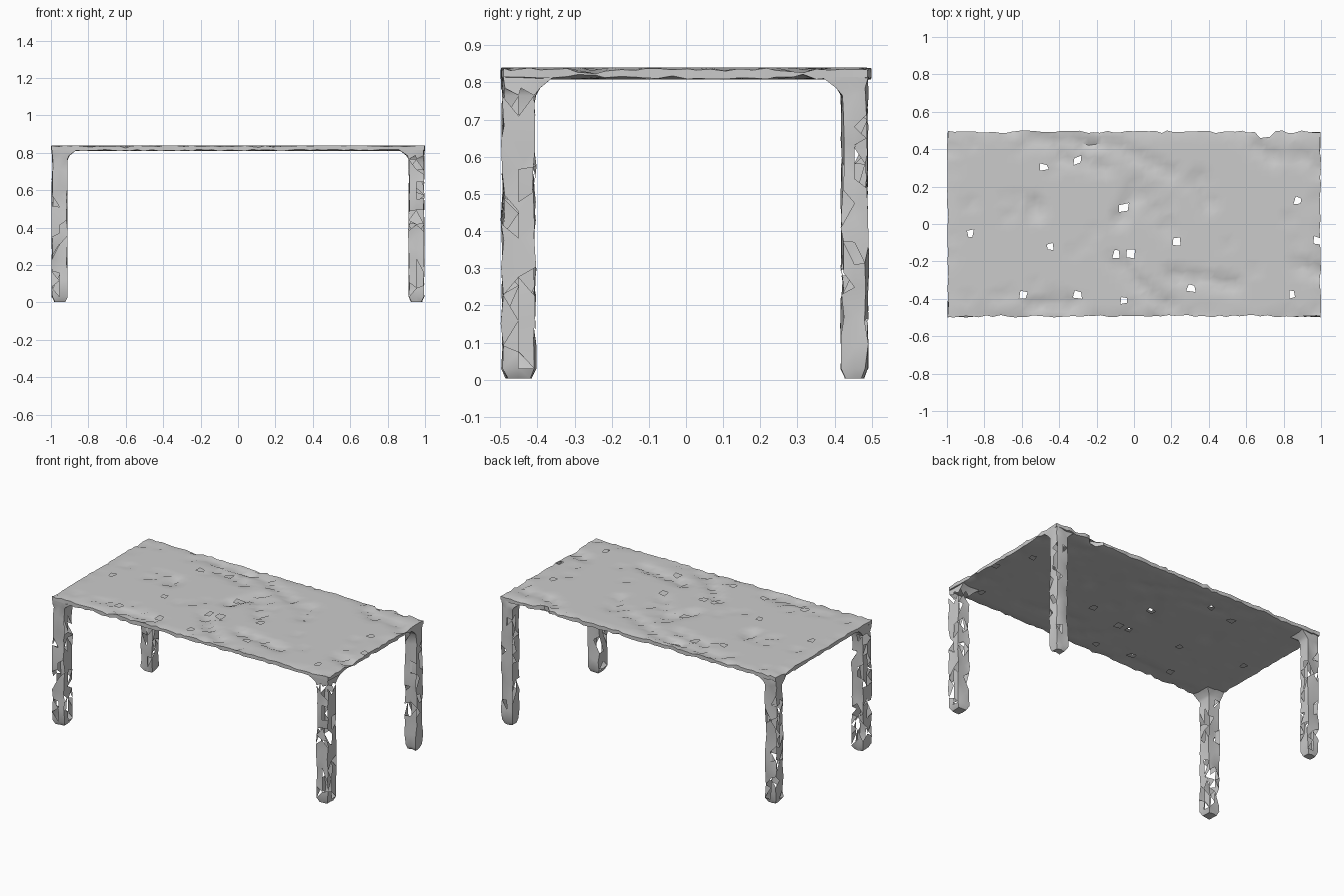
import bpy, bmesh, math, random
from mathutils import Vector
from mathutils.geometry import intersect_point_line

random.seed(7)
cube = bpy.data.objects.get("Cube")
if cube:
    bpy.data.objects.remove(cube)

# One weathered grey for everything
grey = bpy.data.materials.new("weathered_grey")
grey.use_nodes = True
COLOUR = (0.6, 0.6, 0.6, 1)
grey.diffuse_color = COLOUR
grey.node_tree.nodes["Principled BSDF"].inputs["Base Color"].default_value = COLOUR

TOP, UNDER = 0.84, 0.808


def jitter(amount):
    return random.uniform(-amount, amount)


def finish(bm, name, angle):
    mesh = bpy.data.meshes.new(name)
    bm.to_mesh(mesh)
    bm.free()
    mesh.materials.append(grey)
    obj = bpy.data.objects.new(name, mesh)
    bpy.context.collection.objects.link(obj)
    mesh.shade_smooth()
    mesh.set_sharp_from_angle(angle=math.radians(angle))
    return obj


# Torn lines and small holes in the worn top
CRACKS = [
    [(-.55, .45), (-.1, .42), (.2, .27)],
    [(-.4, .36), (-.15, .3)],
    [(-.08, .02), (0, .2), (.2, -.05)],
    [(-.1, -.18), (.02, -.32), (.2, -.45)],
    [(.2, -.27), (.4, -.3), (.55, -.33)],
    [(-.55, -.43), (-.3, -.42)],
    [(.35, .25), (.4, .1)],
    [(-.53, .05), (-.53, .12)],
    [(.65, .42), (.75, .35)],
    [(.88, .37), (1, .3)],
    [(.88, -.22), (1, -.27)],
]
HOLES = [(-.5, .31), (-.3, .34), (-.05, .1), (-.87, -.04), (-.44, -.11),
         (.24, -.1), (.3, -.34), (.85, -.37), (-.58, -.37), (-.32, -.38),
         (-.1, -.18), (-.02, -.17), (-.07, -.4), (.97, -.1), (.88, .14)]


def crack_distance(p):
    best = 1
    for path in CRACKS:
        for a, b in zip(path, path[1:]):
            a, b = Vector((*a, 0)), Vector((*b, 0))
            t = intersect_point_line(p, a, b)[1]
            best = min(best, (p - a.lerp(b, max(0, min(1, t)))).length)
    return best


def build_top():
    bm = bmesh.new()
    bmesh.ops.create_grid(bm, x_segments=56, y_segments=28, size=1)
    for v in bm.verts:
        v.co.y *= 0.5
        x, y = v.co.x, v.co.y
        if abs(x) < 0.99:
            v.co.x += jitter(0.009)
        else:
            v.co.x -= math.copysign(random.uniform(0, 0.008), x)
        if abs(y) < 0.49:
            v.co.y += jitter(0.009)
        else:
            v.co.y -= math.copysign(random.uniform(0, 0.014), y)
        # Chipped notch in the back edge
        if y > 0.49 and 0.65 < x < 0.75:
            v.co.y -= 0.04
    ext = bmesh.ops.extrude_face_region(bm, geom=bm.faces[:], use_keep_orig=True)
    upper = {g for g in ext["geom"] if isinstance(g, bmesh.types.BMVert)}
    for v in bm.verts:
        flat = Vector((v.co.x, v.co.y, 0))
        d = crack_distance(flat)
        wear = random.uniform(0.3, 1) * max(0, 1 - d / 0.045)
        if random.random() < 0.03:
            wear = max(wear, 0.3)
        rim = abs(v.co.x) > 0.97 or abs(v.co.y) > 0.47
        if v in upper:
            v.co.z = TOP - 0.028 * wear - (random.uniform(0, 0.008) if rim else 0)
        else:
            v.co.z = UNDER + 0.012 * wear + (random.uniform(0, 0.01) if rim else 0)
    bmesh.ops.recalc_face_normals(bm, faces=bm.faces)
    # Open the holes through both skins
    doomed = set()
    sheets = [[f for f in bm.faces if f.normal.z > 0.4],
              [f for f in bm.faces if f.normal.z < -0.4]]
    for h in HOLES:
        for sheet in sheets:
            doomed.add(min(sheet, key=lambda f: (f.calc_center_median().xy - Vector(h)).length))
    bmesh.ops.delete(bm, geom=list(doomed), context="FACES")
    finish(bm, "table_top", 50)


# Square loop of eight points, first corner outermost
LOOP = [(0, 0), (.5, 0), (1, 0), (1, .5), (1, 1), (.5, 1), (0, 1), (0, .5)]


def build_leg(name, sx, sy, depth, loss, gap):
    bm = bmesh.new()
    edge = 0.998 if sy < 0 else 0.985
    levels = [0.003, 0.03] + [0.095 + 0.067 * i for i in range(10)] + [0.765, 0.785, 0.815]
    rings = []
    for i, z in enumerate(levels):
        w, d = 0.088, depth
        flare = {len(levels) - 1: 0.05, len(levels) - 2: 0.012}.get(i, 0)
        inset = 0.012 if i == 0 else 0
        ring = []
        for u, v in LOOP:
            x = 0.998 - inset - u * (w + flare - 2 * inset) - random.uniform(0, 0.008) * (1 - 2 * u)
            y = edge / 2 - inset - v * (d + flare - 2 * inset) - random.uniform(0, 0.012) * (1 - 2 * v)
            dz = jitter(0.024) if 1 < i < len(levels) - 3 else 0
            ring.append(bm.verts.new((sx * x, sy * y, z + dz)))
        rings.append(ring)
    n = len(LOOP)
    for low, high in zip(rings, rings[1:]):
        for k in range(n):
            bm.faces.new((low[k], low[(k + 1) % n], high[(k + 1) % n], high[k]))
    bm.faces.new(rings[0])
    bmesh.ops.recalc_face_normals(bm, faces=bm.faces)
    bmesh.ops.triangulate(bm, faces=bm.faces[:])
    # Broken shell: lose random flakes, and the joint where it has snapped
    lost = []
    for f in bm.faces:
        z = f.calc_center_median().z
        if 0.04 < z < 0.76 and random.random() < loss:
            lost.append(f)
        elif gap and 0.735 < z < 0.775:
            lost.append(f)
    bmesh.ops.delete(bm, geom=lost, context="FACES")
    finish(bm, name, 40)


build_top()
build_leg("front_left_leg", 1, -1, 0.097, 0.24, True)
build_leg("front_right_leg", -1, -1, 0.097, 0.24, False)
build_leg("back_left_leg", 1, 1, 0.078, 0.14, False)
build_leg("back_right_leg", -1, 1, 0.078, 0.2, False)
